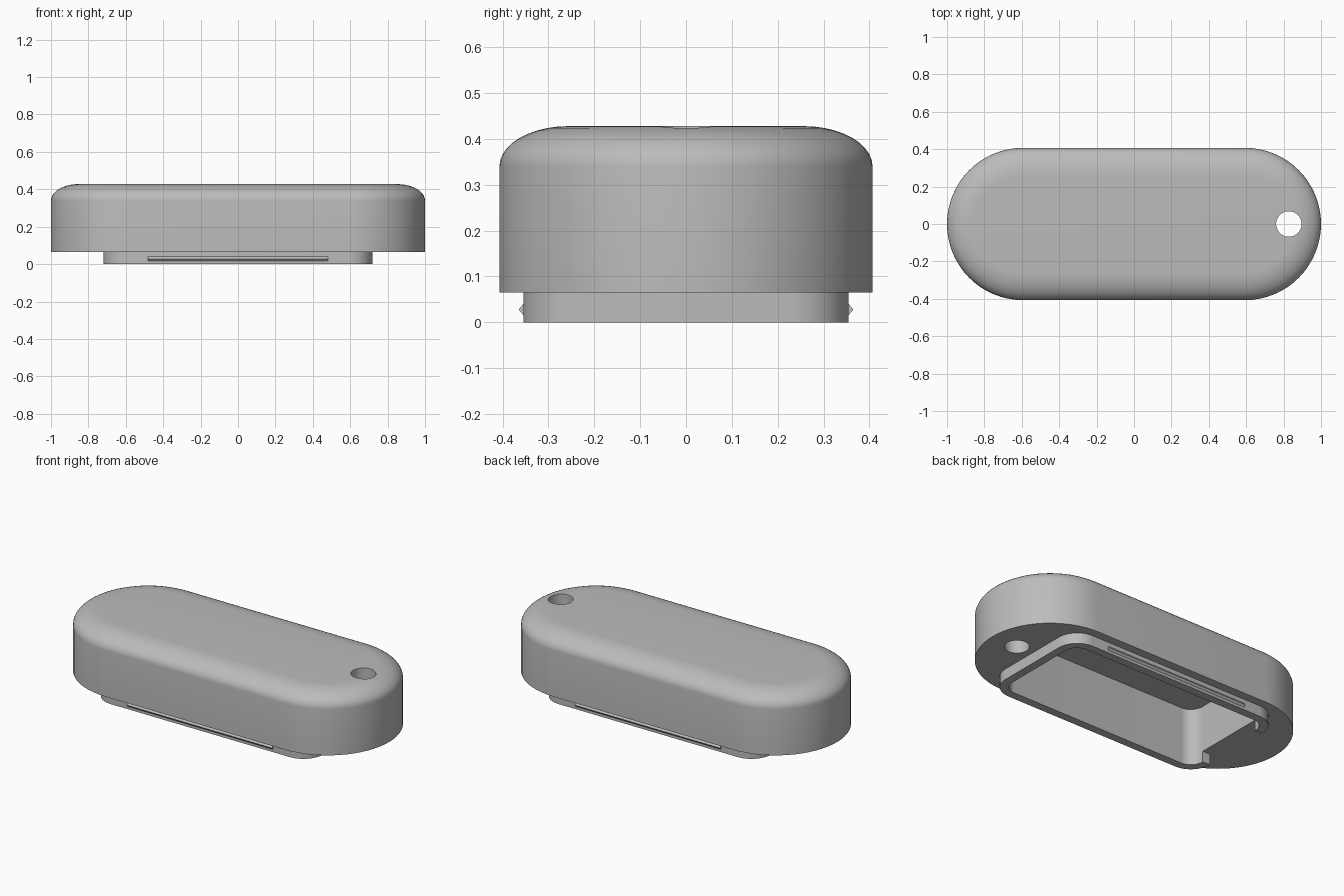
import bpy, bmesh
from math import cos, sin, pi, radians

if "Cube" in bpy.data.objects:
    bpy.data.objects.remove(bpy.data.objects["Cube"])

grey = bpy.data.materials.new("plain grey")
grey.use_nodes = True
colour = (0.5, 0.5, 0.5, 1)
grey.diffuse_color = colour
grey.node_tree.nodes["Principled BSDF"].inputs["Base Color"].default_value = colour


def outline(hx, hy, r, n=16):
    """Rounded rectangle of half sizes hx, hy and corner radius r."""
    pts = []
    for q, (sx, sy) in enumerate([(1, 1), (-1, 1), (-1, -1), (1, -1)]):
        for i in range(n + 1):
            a = (q + i / n) * pi / 2
            pts.append((sx * (hx - r) + r * cos(a), sy * (hy - r) + r * sin(a)))
    return pts


def loft(name, layers):
    """Closed solid through a stack of (outline, z) layers."""
    bm = bmesh.new()
    rings = [[bm.verts.new((x, y, z)) for x, y in pts] for pts, z in layers]
    for low, high in zip(rings, rings[1:]):
        for i in range(len(low)):
            j = (i + 1) % len(low)
            bm.faces.new((low[i], low[j], high[j], high[i]))
    bm.faces.new(rings[0][::-1])
    bm.faces.new(rings[-1])
    bmesh.ops.remove_doubles(bm, verts=bm.verts, dist=1e-5)
    bmesh.ops.recalc_face_normals(bm, faces=bm.faces)
    mesh = bpy.data.meshes.new(name)
    bm.to_mesh(mesh)
    bm.free()
    ob = bpy.data.objects.new(name, mesh)
    mesh.materials.append(grey)
    bpy.context.collection.objects.link(ob)
    return ob


def select(ob):
    bpy.ops.object.select_all(action='DESELECT')
    ob.select_set(True)
    bpy.context.view_layer.objects.active = ob


def cut(ob, cutters):
    select(ob)
    for c in cutters:
        c.hide_render = True
        mod = ob.modifiers.new("cut", 'BOOLEAN')
        mod.operation, mod.solver, mod.object = 'DIFFERENCE', 'EXACT', c
        bpy.ops.object.modifier_apply(modifier=mod.name)


# Main sizes
HALF_Y, SEAM, SHOULDER, TOP = 0.407, 0.065, 0.34, 0.428
LIP_X, LIP_Y, LIP_R, WALL = 0.72, 0.355, 0.13, 0.05

# Pill-shaped body with a softly rounded top edge
layers = [(outline(1, HALF_Y, HALF_Y), SEAM)]
steps = 10
for i in range(steps + 1):
    a = i / steps * pi / 2
    inset = 0.15 * (1 - cos(a))
    layers.append((outline(1 - inset, HALF_Y - inset, HALF_Y - inset),
                   SHOULDER + (TOP - SHOULDER) * sin(a)))
body = loft("body", layers)

# Plug-in lip below the body
lip = loft("lip", [(outline(LIP_X, LIP_Y, LIP_R), z) for z in (0, SEAM)])

# Cutters: inner pocket, cord hole, and the opening at one end of the lip
inner = outline(LIP_X - WALL, LIP_Y - WALL, LIP_R - WALL)
pocket = loft("pocket_cutter", [(inner, z) for z in (-0.1, 0.345)])
circle = [(x + 0.828, y) for x, y in outline(0.068, 0.068, 0.068)]
hole = loft("hole_cutter", [(circle, z) for z in (-0.1, 0.6)])
slot = [(-0.9, -0.22), (-0.6, -0.22), (-0.6, 0.22), (-0.9, 0.22)]
gap = loft("gap_cutter", [(slot, z) for z in (-0.1, 0.1)])

cut(body, [pocket, hole])
cut(lip, [pocket, gap])
for c in (pocket, hole, gap):
    bpy.data.objects.remove(c)

# Pointed snap ridges on both long sides of the lip
parts = [body, lip]
for name, side in (("front_ridge", -1), ("back_ridge", 1)):
    def strip(reach):
        y0, y1 = sorted((side * (LIP_Y - 0.01), side * (LIP_Y + reach)))
        return [(-0.48, y0), (0.48, y0), (0.48, y1), (-0.48, y1)]
    parts.append(loft(name, [(strip(0), 0.016), (strip(0.01), 0.028), (strip(0), 0.04)]))

# Smooth the curves, keep the edges crisp
for ob in parts:
    select(ob)
    bpy.ops.object.shade_smooth_by_angle(angle=radians(30))
